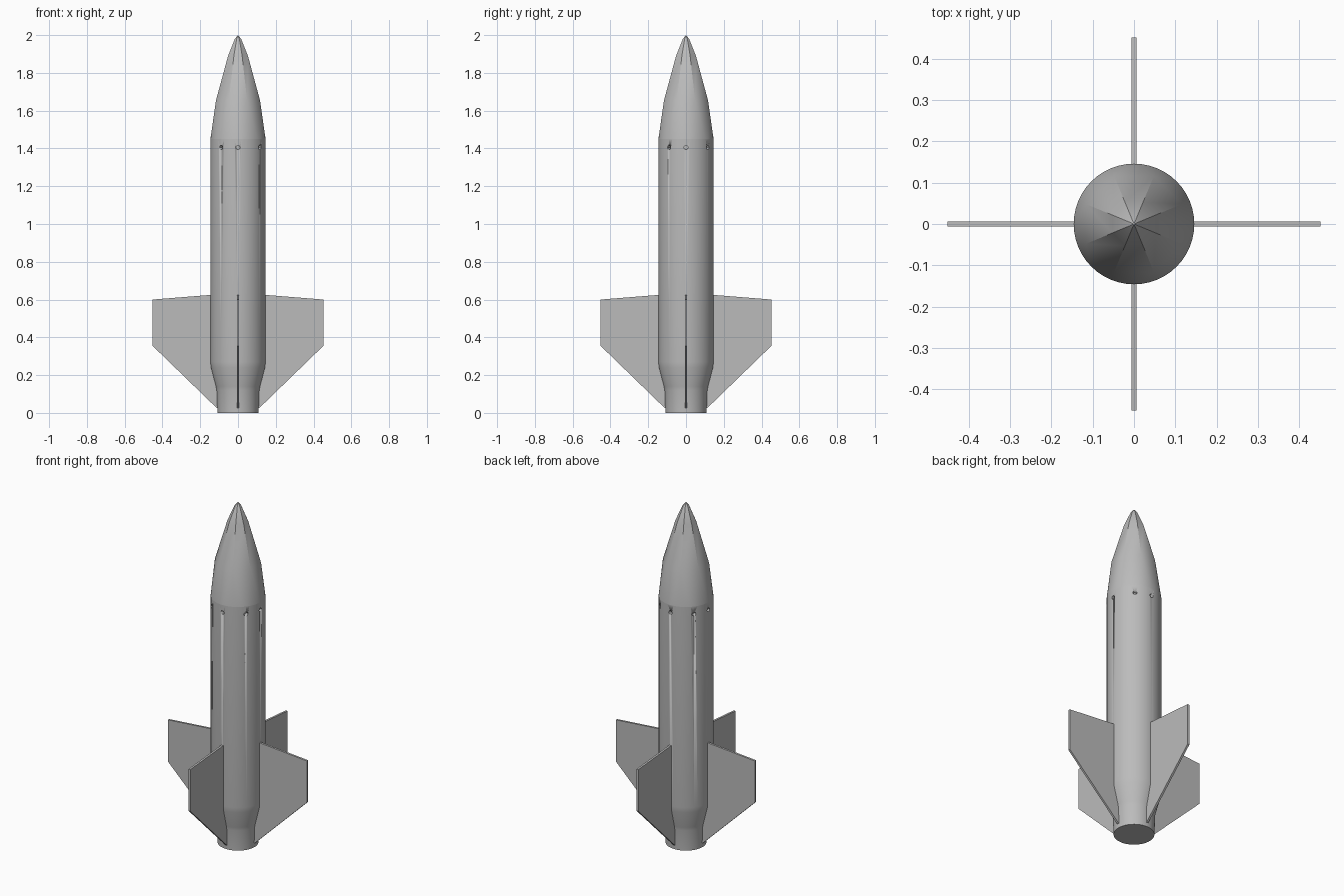
import bpy
import bmesh
from math import cos, sin, pi, radians
from mathutils import Matrix

if "Cube" in bpy.data.objects:
    bpy.data.objects.remove(bpy.data.objects["Cube"], do_unlink=True)

# One plain grey for the whole rocket
grey = bpy.data.materials.new("plain_grey")
grey.use_nodes = True
colour = (0.5, 0.5, 0.5, 1)
grey.diffuse_color = colour
grey.node_tree.nodes["Principled BSDF"].inputs["Base Color"].default_value = colour


def finish(name, bm, angle=30):
    bmesh.ops.recalc_face_normals(bm, faces=bm.faces)
    mesh = bpy.data.meshes.new(name)
    bm.to_mesh(mesh)
    bm.free()
    mesh.materials.append(grey)
    obj = bpy.data.objects.new(name, mesh)
    bpy.context.collection.objects.link(obj)
    bpy.ops.object.select_all(action='DESELECT')
    obj.select_set(True)
    bpy.context.view_layer.objects.active = obj
    bpy.ops.object.shade_smooth_by_angle(angle=radians(angle))
    return obj


def ring(bm, radius, z, sides, turn=0.0):
    verts = [bm.verts.new((radius * cos(turn + 2 * pi * i / sides),
                           radius * sin(turn + 2 * pi * i / sides), z))
             for i in range(sides)]
    return [bm.edges.new((verts[i], verts[(i + 1) % sides])) for i in range(sides)]


def skin(bm, rings):
    for low, high in zip(rings, rings[1:]):
        bmesh.ops.bridge_loops(bm, edges=low + high)


BODY_R = 0.146
NOSE_BASE = 1.45

# Body tube with tapered tail and a motor bore open at the bottom
bm = bmesh.new()
profile = [(0.038, 0.6), (0.038, 0), (0.109, 0), (0.113, 0.12),
           (0.117, 0.14), (0.143, 0.24), (BODY_R, 0.27), (BODY_R, NOSE_BASE)]
rings = [ring(bm, r, z, 48) for r, z in profile]
skin(bm, rings)
for end in (rings[0], rings[-1]):
    bmesh.ops.contextual_create(bm, geom=end)
body = finish("body_tube", bm)

# Faceted nose cone: eight flat sides blending into the round tube
bm = bmesh.new()
turn = pi / 8
rings = [ring(bm, BODY_R, NOSE_BASE, 48)]
rings += [ring(bm, r, z, 8, turn) for r, z in
          ((0.126, 1.655), (0.057, 1.89), (0.018, 1.98))]
skin(bm, rings)
tip = bm.verts.new((0, 0, 2))
for edge in rings[-1]:
    bm.faces.new((*edge.verts, tip))
bmesh.ops.contextual_create(bm, geom=rings[0])
finish("nose_cone", bm, 20)

# Shallow screw holes below the nose, two in each quarter
bm = bmesh.new()
for quarter in range(4):
    for offset in (0, 52):
        spin = Matrix.Rotation(radians(90 * quarter + offset), 4, 'Z')
        place = Matrix.Translation((BODY_R, 0, 1.405)) @ Matrix.Rotation(pi / 2, 4, 'Y')
        bmesh.ops.create_cone(bm, cap_ends=True, segments=12, radius1=0.011,
                              radius2=0.011, depth=0.05, matrix=spin @ place)
cutter = finish("screw_hole_cutter", bm)
cutter.hide_render = True
cutter.hide_viewport = True
cut = body.modifiers.new("screw_holes", 'BOOLEAN')
cut.operation = 'DIFFERENCE'
cut.solver = 'EXACT'
cut.object = cutter

# Four swept fins
fin_outline = [(0.1, 0.025), (0.112, 0.025), (0.452, 0.355), (0.452, 0.6),
               (0.14, 0.625), (0.14, 0.25), (0.1, 0.13)]
for number in range(4):
    bm = bmesh.new()
    face = bm.faces.new([bm.verts.new((x, -0.006, z)) for x, z in fin_outline])
    grown = bmesh.ops.extrude_face_region(bm, geom=[face])["geom"]
    bmesh.ops.translate(bm, vec=(0, 0.012, 0),
                        verts=[g for g in grown if isinstance(g, bmesh.types.BMVert)])
    if not face.is_valid or len(bm.faces) < len(fin_outline) + 2:
        bm.faces.new([v for v in bm.verts if v.co.y < 0])
    bmesh.ops.rotate(bm, verts=bm.verts, matrix=Matrix.Rotation(number * pi / 2, 3, 'Z'))
    finish("fin_%d" % (number + 1), bm)
